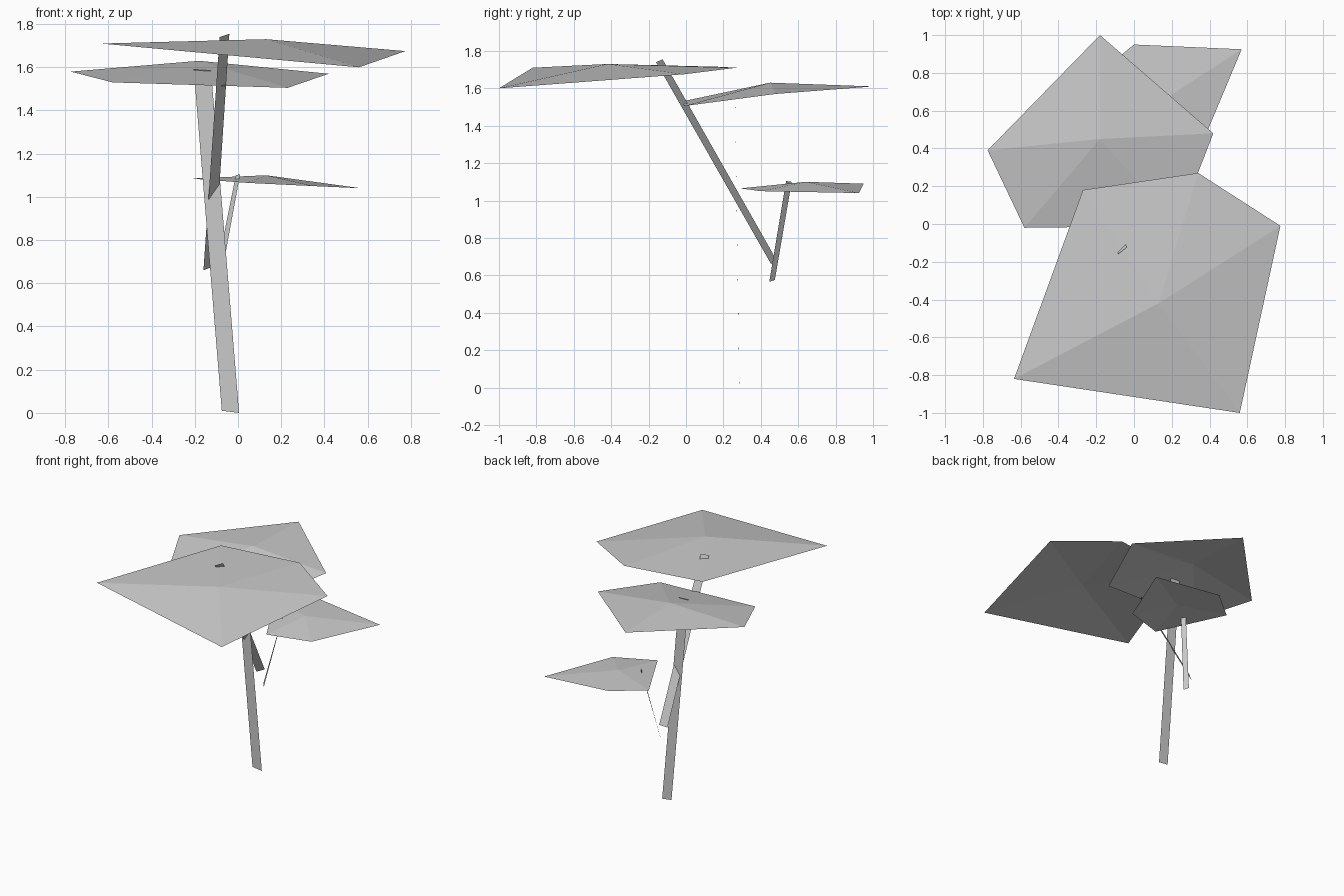
import bpy
import bmesh
from mathutils import Vector

default_cube = bpy.data.objects.get("Cube")
if default_cube:
    bpy.data.objects.remove(default_cube, do_unlink=True)

# One plain grey for the whole tree
grey = bpy.data.materials.new("light grey")
grey.use_nodes = True
colour = (0.6, 0.6, 0.6, 1)
grey.diffuse_color = colour
grey.node_tree.nodes["Principled BSDF"].inputs["Base Color"].default_value = colour


def finish(name, bm, facing):
    """Turn the sheet to the given side and add it as an object."""
    bm.normal_update()
    flipped = [f for f in bm.faces if f.normal.dot(Vector(facing)) < 0]
    if flipped:
        bmesh.ops.reverse_faces(bm, faces=flipped)
    mesh = bpy.data.meshes.new(name)
    bm.to_mesh(mesh)
    bm.free()
    mesh.materials.append(grey)
    bpy.context.collection.objects.link(bpy.data.objects.new(name, mesh))


def canopy(name, centre, rim):
    """Five-sided leaf sheet: a shallow fan around a raised centre."""
    bm = bmesh.new()
    hub = bm.verts.new(centre)
    ring = [bm.verts.new(p) for p in rim]
    for here, following in zip(ring, ring[1:] + ring[:1]):
        bm.faces.new((hub, here, following))
    finish(name, bm, (0, 0, 1))


def strip(name, bottom, top, facing):
    """Flat strip between a bottom edge and a top edge."""
    bm = bmesh.new()
    corners = [bm.verts.new(p) for p in (*bottom, *reversed(top))]
    bm.faces.new(corners)
    finish(name, bm, facing)


# Leaf sheets
canopy("upper_front_canopy", (0.13, -0.42, 1.73),
       [(0.34, 0.27, 1.71), (-0.27, 0.18, 1.715), (-0.635, -0.82, 1.71),
        (0.56, -1, 1.6), (0.775, -0.01, 1.675)])
canopy("middle_back_canopy", (-0.18, 0.45, 1.63),
       [(-0.18, 1, 1.61), (-0.775, 0.39, 1.58), (-0.58, -0.02, 1.53),
        (0.23, -0.01, 1.505), (0.42, 0.48, 1.57)])
canopy("lower_back_canopy", (0.13, 0.64, 1.1),
       [(0, 0.95, 1.09), (-0.22, 0.77, 1.085), (0.04, 0.29, 1.065),
        (0.35, 0.4, 1.05), (0.57, 0.925, 1.04)])

# Trunk and branches
strip("trunk",
      [(-0.075, 0.285, 0.01), (0.005, 0.285, 0)],
      [(-0.205, 0.262, 1.59), (-0.125, 0.262, 1.585)], (0, -1, 0))
strip("long_branch",
      [(-0.16, 0.455, 0.66), (-0.11, 0.485, 0.68)],
      [(-0.085, -0.16, 1.74), (-0.04, -0.125, 1.755)], (0, 0, 1))
strip("short_branch",
      [(-0.115, 0.475, 0.575), (-0.09, 0.445, 0.565)],
      [(-0.01, 0.565, 1.1), (0.01, 0.535, 1.105)], (1, 0, 0))
